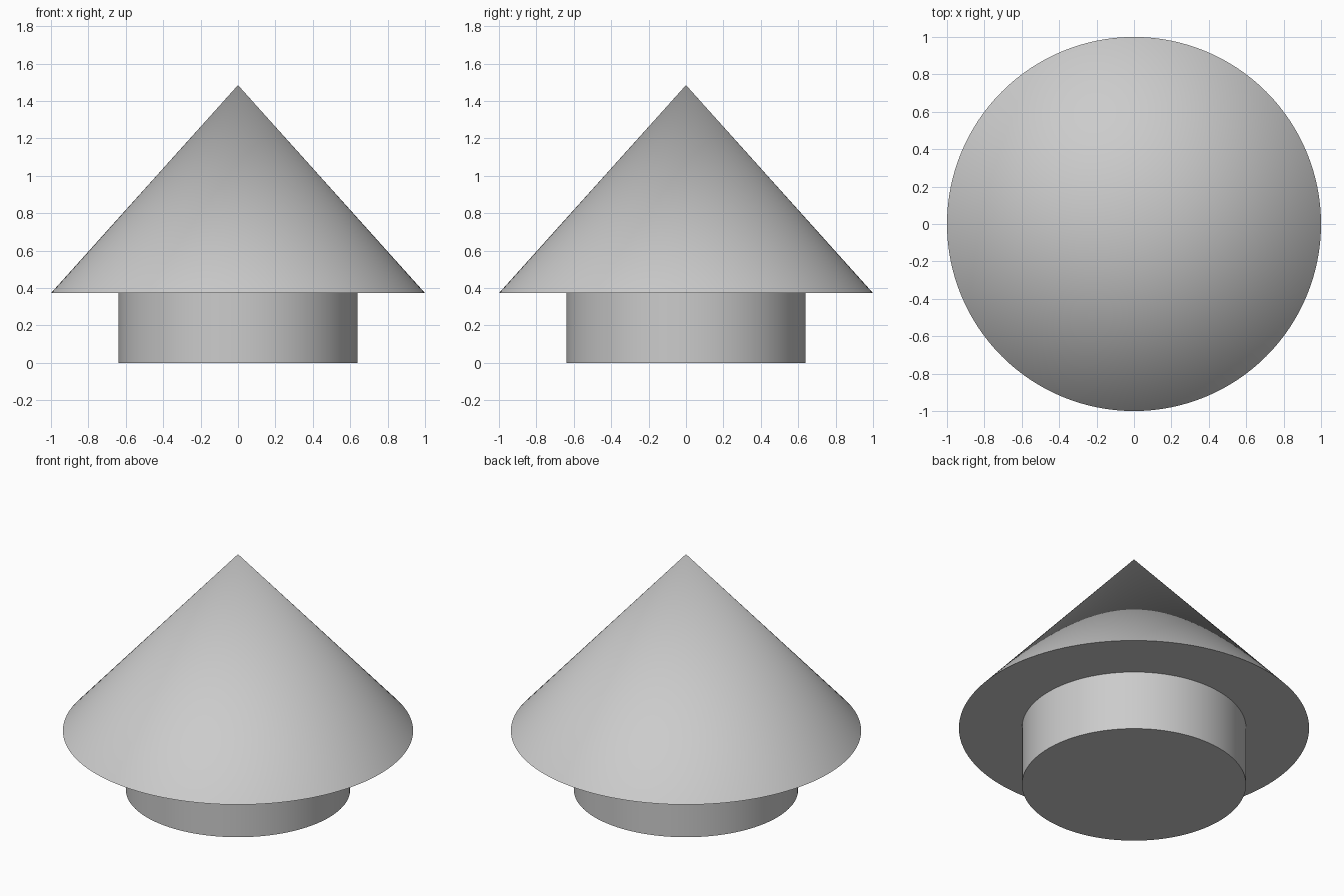
import bpy
import math

if "Cube" in bpy.data.objects:
    bpy.data.objects.remove(bpy.data.objects["Cube"])

SEGMENTS = 128
BASE_HEIGHT = 0.373
TOTAL_HEIGHT = 1.485

grey = bpy.data.materials.new("plain_grey")
grey.use_nodes = True
colour = (0.6, 0.6, 0.6, 1)
grey.diffuse_color = colour
grey.node_tree.nodes["Principled BSDF"].inputs["Base Color"].default_value = colour


def round_part(name, bottom_radius, top_radius, z_low, z_high):
    """Add a capped round solid between two heights."""
    bpy.ops.mesh.primitive_cone_add(
        vertices=SEGMENTS, radius1=bottom_radius, radius2=top_radius,
        depth=z_high - z_low, location=(0, 0, (z_low + z_high) / 2))
    part = bpy.context.object
    part.name = name
    part.data.materials.append(grey)
    bpy.ops.object.shade_smooth_by_angle(angle=math.radians(30))
    return part


# Short drum that the model stands on
round_part("base_drum", 0.64, 0.64, 0, BASE_HEIGHT)

# Wide pointed cone overhanging the drum
round_part("cone_top", 1, 0, BASE_HEIGHT, TOTAL_HEIGHT)
